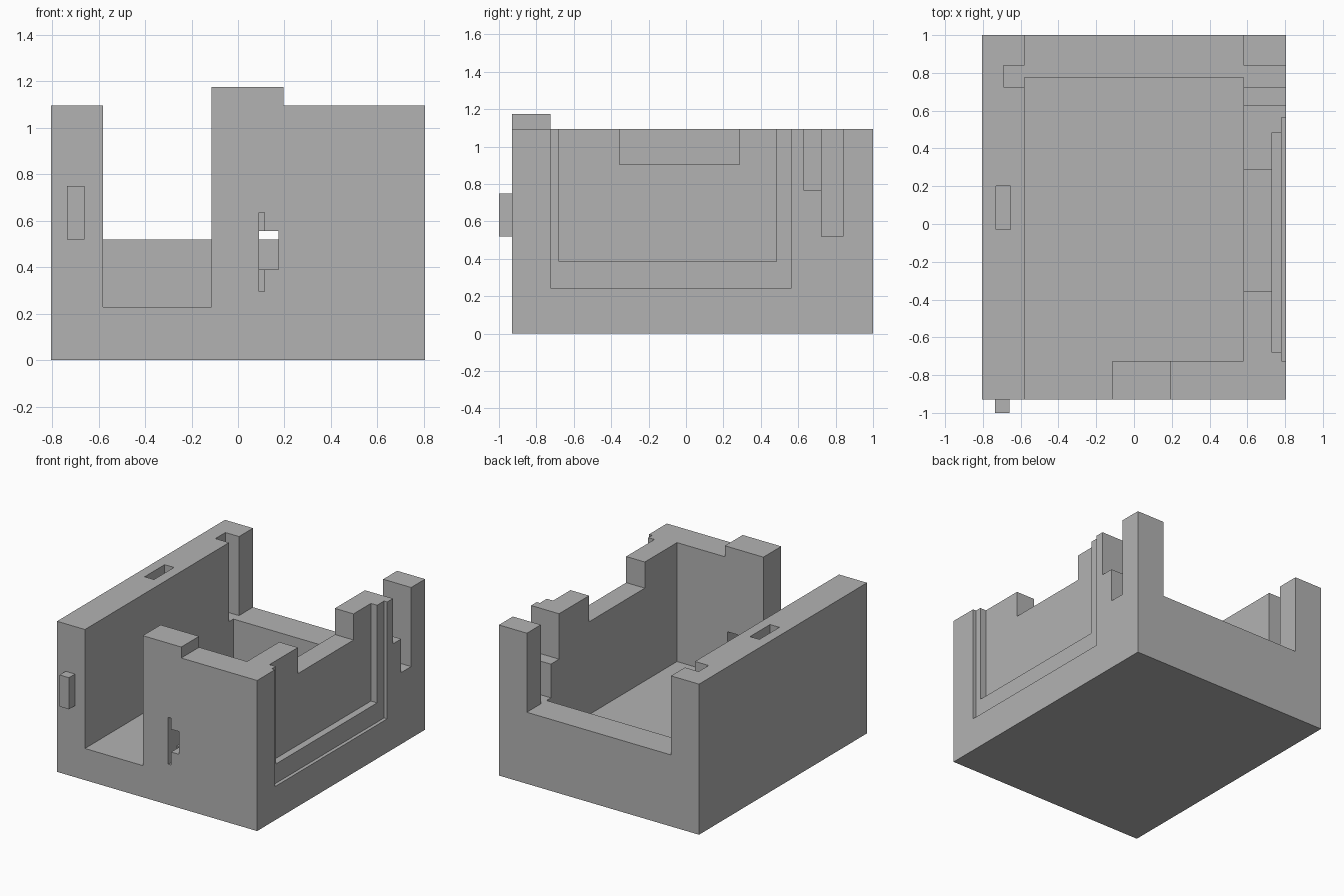
import bpy

cube = bpy.data.objects.get("Cube")
if cube:
    bpy.data.objects.remove(cube, do_unlink=True)

grey = bpy.data.materials.new("plain grey")
grey.use_nodes = True
colour = (0.45, 0.45, 0.45, 1)
grey.diffuse_color = colour
grey.node_tree.nodes["Principled BSDF"].inputs["Base Color"].default_value = colour


def box(name, x, y, z):
    """Flat-sided block spanning the given x, y and z ranges."""
    bpy.ops.mesh.primitive_cube_add(size=1)
    ob = bpy.context.object
    ob.name = name
    spans = (x, y, z)
    for v in ob.data.vertices:
        v.co = [s[1] if c > 0 else s[0] for c, s in zip(v.co, spans)]
    ob.data.materials.append(grey)
    return ob


# Main dimensions
W, IN = 0.805, 0.58
FRONT, BACK = -0.93, 1.0
IN_FRONT, IN_BACK = -0.725, 0.775
TOP, FLOOR, LEDGE = 1.095, 0.23, 0.52
UP = 1.4

body = box("case_body", (-W, W), (FRONT, BACK), (0, TOP))

cuts = {
    "cavity": ((-IN, IN), (IN_FRONT, IN_BACK), (FLOOR, UP)),
    "front_opening": ((-IN, -0.115), (FRONT - 0.1, 0), (FLOOR, UP)),
    "back_opening": ((-IN, IN), (0.5, BACK + 0.1), (LEDGE, UP)),
    # Guide slots beside the back opening
    "left_guide_slot": ((0.4, W + 0.1), (0.725, 0.84), (LEDGE, UP)),
    "right_guide_slot": ((-0.69, -0.4), (0.725, 0.84), (LEDGE, UP)),
    "left_step": ((0.4, W + 0.1), (0.63, 0.78), (0.765, UP)),
    # Left wall notch and stepped panel recess
    "left_wall_notch": ((0.4, W + 0.1), (-0.355, 0.285), (0.905, UP)),
    "outer_recess": ((0.78, W + 0.1), (-0.725, 0.565), (0.245, UP)),
    "inner_recess": ((0.73, W + 0.1), (-0.68, 0.485), (0.385, UP)),
    # Socket in the right wall, window and slit in the front wall
    "top_socket": ((-0.73, -0.655), (-0.03, 0.2), (TOP - 0.08, UP)),
    "front_slit": ((0.09, 0.113), (FRONT - 0.1, FRONT + 0.1), (0.295, 0.635)),
    "front_window": ((0.09, 0.175), (FRONT - 0.1, IN_FRONT + 0.1), (0.39, 0.555)),
}

for name, spans in cuts.items():
    cutter = box(name, *spans)
    mod = body.modifiers.new(name, "BOOLEAN")
    mod.operation = "DIFFERENCE"
    mod.solver = "EXACT"
    mod.object = cutter
    bpy.context.view_layer.objects.active = body
    bpy.ops.object.modifier_apply(modifier=mod.name)
    bpy.data.objects.remove(cutter, do_unlink=True)

# Raised cap on the front wall and locating peg
box("front_post_cap", (-0.115, 0.195), (FRONT, IN_FRONT), (TOP, 1.175))
box("front_peg", (-0.735, -0.66), (-1.0, FRONT), (0.52, 0.75))
